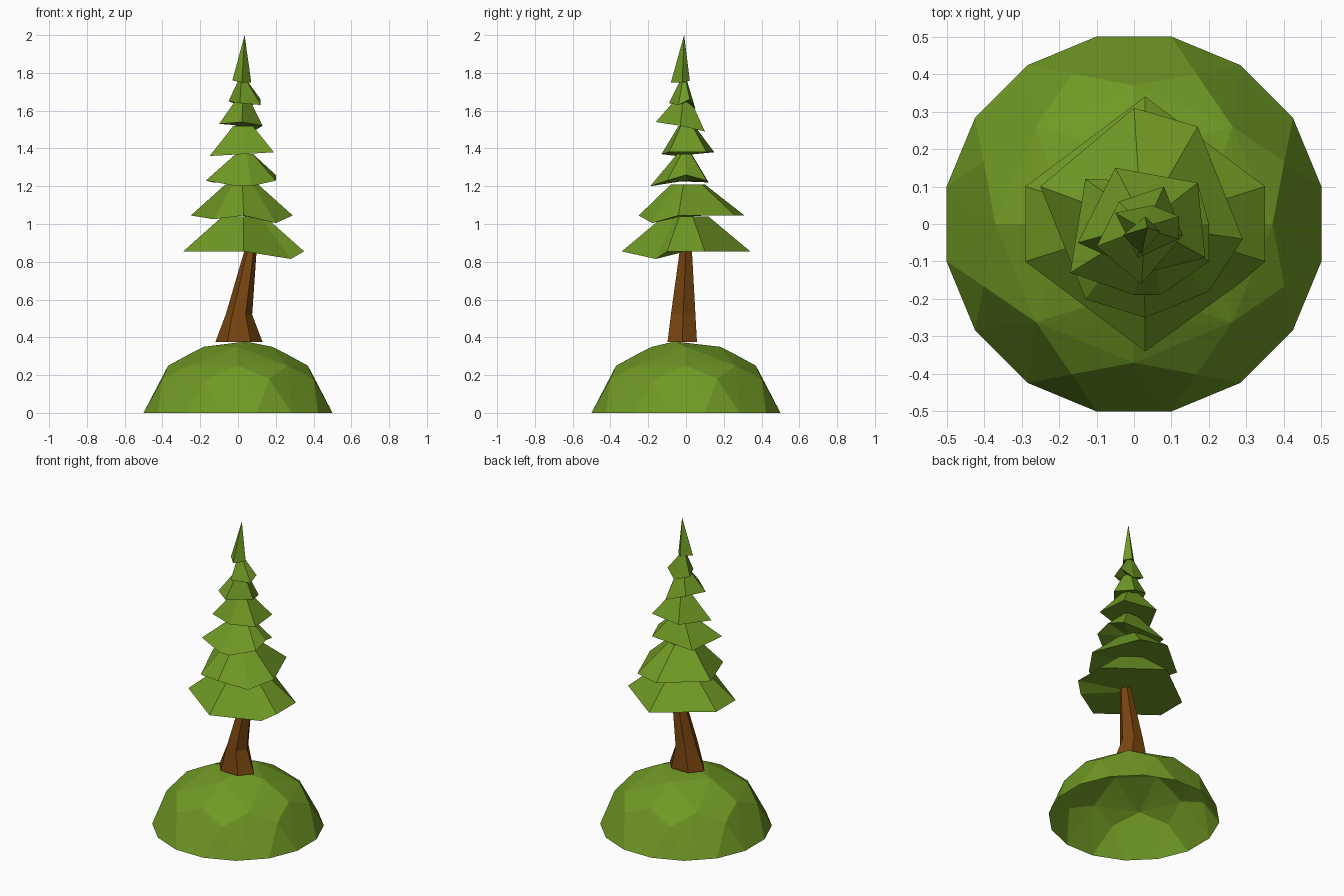
import bpy
import bmesh
from math import cos, sin, pi, radians
from mathutils import Vector

default = bpy.data.objects.get("Cube")
if default:
    bpy.data.objects.remove(default, do_unlink=True)

UNIT = 0.01  # outlines below are written in hundredths


def make_material(name, colour):
    mat = bpy.data.materials.new(name)
    mat.use_nodes = True
    mat.diffuse_color = colour
    shader = mat.node_tree.nodes["Principled BSDF"]
    shader.inputs["Base Color"].default_value = colour
    shader.inputs["Roughness"].default_value = 0.9
    return mat


leaf_green = make_material("leaf green", (0.16, 0.32, 0.018, 1))
bark_brown = make_material("bark brown", (0.19, 0.06, 0.005, 1))


def finish(bm, name, mat):
    mesh = bpy.data.meshes.new(name)
    bm.to_mesh(mesh)
    bm.free()
    mesh.materials.append(mat)
    obj = bpy.data.objects.new(name, mesh)
    bpy.context.collection.objects.link(obj)
    return obj


def ring(radius, z, count, turn=0.0, centre=(0, 0)):
    """Points of a regular polygon at height z."""
    angles = [radians(turn) + 2 * pi * i / count for i in range(count)]
    return [Vector((centre[0] + radius * cos(a), centre[1] + radius * sin(a), z))
            for a in angles]


def bridge(bm, lower, upper):
    """Join two equal rings of vertices with quads."""
    n = len(lower)
    for i in range(n):
        j = (i + 1) % n
        bm.faces.new((lower[i], lower[j], upper[j], upper[i]))


# Grassy mound: faceted dome, open underneath
def build_mound():
    bm = bmesh.new()
    points = ring(0.51, 0, 16, 11.25) + ring(0.434, 0.18, 8, 22.5)
    points += ring(0.37, 0.25, 4) + ring(0.37, 0.25, 4, 45)
    points += ring(0.26, 0.31, 4) + ring(0.18, 0.35, 4, 90)
    points.append(Vector((0.04, -0.06, 0.378)))
    for p in points:
        bm.verts.new(p)
    bmesh.ops.convex_hull(bm, input=bm.verts[:])
    bm.normal_update()
    floor = [f for f in bm.faces if all(v.co.z < 0.001 for v in f.verts)]
    bmesh.ops.delete(bm, geom=floor, context='FACES')
    finish(bm, "grass_mound", leaf_green)


# Trunk: leaning six-sided taper with a flared foot
def build_trunk():
    bm = bmesh.new()
    sections = [  # centre x, centre y, half width x, half width y, z
        (0.005, -0.02, 0.125, 0.09, 0.375),
        (0.005, -0.015, 0.07, 0.075, 0.52),
        (0.07, 0, 0.03, 0.035, 0.88),
    ]
    rings = []
    for x, y, wide, deep, z in sections:
        rings.append([bm.verts.new((x + wide * p.x, y + deep * p.y, z))
                      for p in ring(1, 0, 6)])
    for lower, upper in zip(rings, rings[1:]):
        bridge(bm, lower, upper)
    bm.faces.new(rings[0])
    bm.faces.new(rings[-1])
    bmesh.ops.recalc_face_normals(bm, faces=bm.faces[:])
    finish(bm, "trunk", bark_brown)


# Branch tier: uneven rim rising to a smaller crown, closed underneath
def build_tier(name, rim, base, top, centre, crown):
    bm = bmesh.new()
    mid = Vector((centre[0], centre[1], 0))
    lower, upper = [], []
    for x, y, dz in rim:
        p = Vector((x, y, base + dz))
        lower.append(bm.verts.new(p * UNIT))
        q = mid + (Vector((x, y, 0)) - mid) * crown
        q.z = top
        upper.append(bm.verts.new(q * UNIT))
    n = len(rim)
    under = bm.verts.new(Vector((mid.x, mid.y, base)) * UNIT)
    for i in range(n):
        bm.faces.new((under, lower[(i + 1) % n], lower[i]))
    if crown:
        bridge(bm, lower, upper)
        bm.faces.new(upper)
    else:
        for i in range(n):
            bm.faces.new((lower[i], lower[(i + 1) % n], upper[i]))
        bmesh.ops.remove_doubles(bm, verts=bm.verts[:], dist=0.0005)
    bmesh.ops.recalc_face_normals(bm, faces=bm.faces[:])
    finish(bm, name, leaf_green)


build_mound()
build_trunk()

# Tiers from the lowest upward: rim points are (x, y, height offset)
build_tier("tier_lowest",
           [(-29, 10, 0), (-29, -10, 0), (3, -34, 0), (28, -16, -4),
            (35, -10, 0), (35, 10, 0), (3, 34, 0)],
           base=85.5, top=104, centre=(3, 0), crown=0.35)
build_tier("tier_second",
           [(-25, 10, 0), (-13, -20, -2), (3, -25, 0), (20, -18, -4),
            (29, -4, 0), (17, 26, 0), (0, 31, 0)],
           base=104.5, top=121, centre=(2, 0), crown=0.32)
build_tier("tier_third",
           [(-17, -13, 0), (0, -19, -3), (7, -19, -3), (20, -10, 0),
            (20, 0, 3), (17, 11, 0), (-13, 12, -1)],
           base=123, top=137, centre=(4, 0), crown=0.25)
build_tier("tier_fourth",
           [(-15, -5, -2), (3, -13, -1), (19, -9, 0), (17, 11, 0),
            (-5, 15, 0)],
           base=138, top=152, centre=(3, 0), crown=0.3)
build_tier("tier_fifth",
           [(-10, -6, 1), (2, -16, 2), (13, -3, 0), (8, 10, -3),
            (-4, 6, 1)],
           base=152, top=166, centre=(3, -1), crown=0.3)
build_tier("tier_sixth",
           [(-5, 3, 1), (1, -9, 0), (12, -4, -1), (12, 2, 2),
            (5, 5, -3)],
           base=164, top=177, centre=(2, -1), crown=0.2)
build_tier("tree_tip",
           [(-3, -3, 1), (2, -8, 0), (7, -2, 0), (3, 2, 1)],
           base=175, top=200, centre=(3.5, -1), crown=0)
